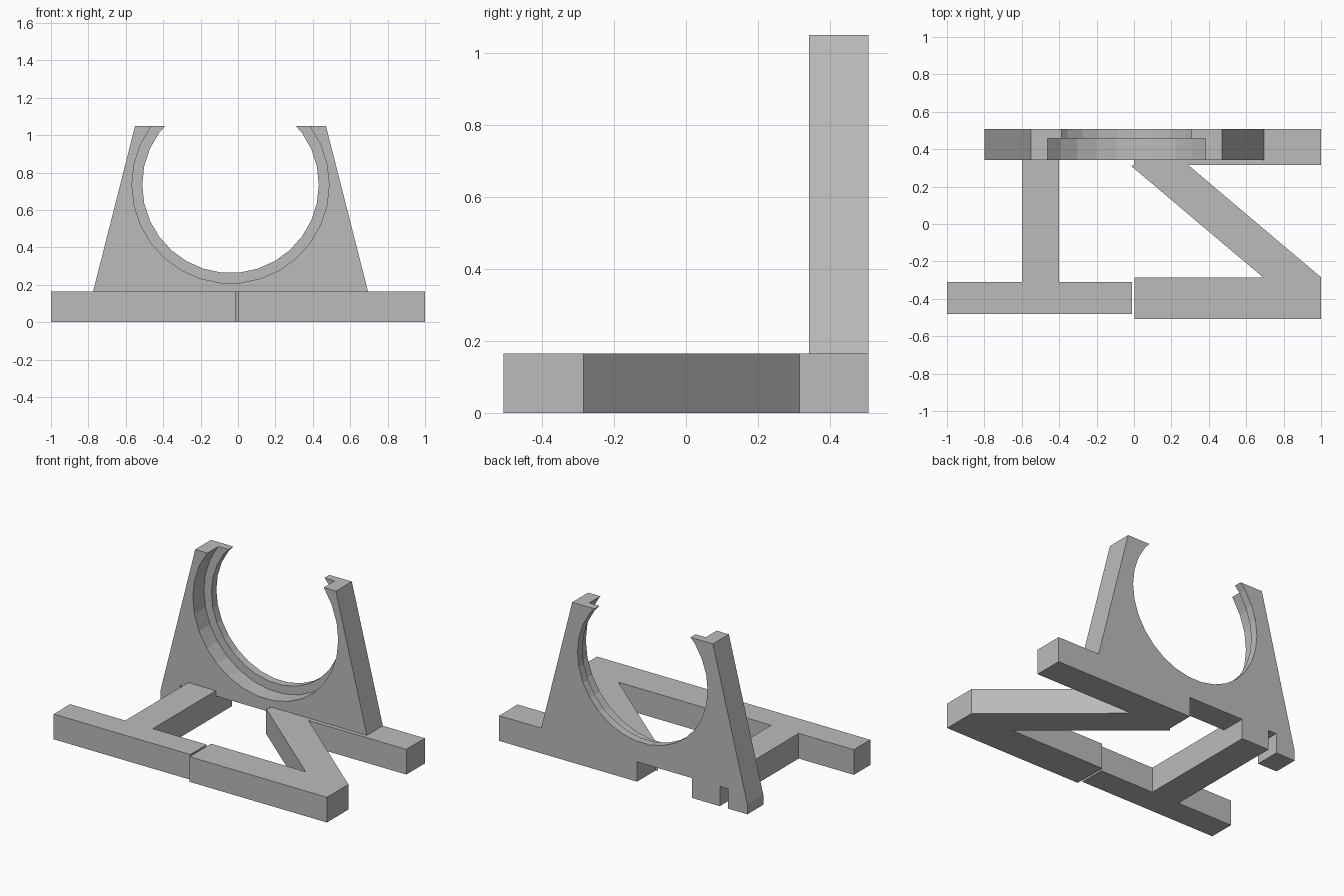
import bpy, bmesh, math
from mathutils import Matrix, Vector

if "Cube" in bpy.data.objects:
    bpy.data.objects.remove(bpy.data.objects["Cube"], do_unlink=True)

BASE_H = 0.165          # height of the base bars
BACK = 0.507            # rear face of the model
PLATE_FRONT = 0.342     # front face of the upright plate
BORE = Vector((-0.04, 0, 0.735))

grey = bpy.data.materials.new("plain_grey")
grey.use_nodes = True
colour = (0.5, 0.5, 0.5, 1)
grey.diffuse_color = colour
grey.node_tree.nodes["Principled BSDF"].inputs["Base Color"].default_value = colour


def make_object(name, bm):
    bmesh.ops.recalc_face_normals(bm, faces=bm.faces)
    mesh = bpy.data.meshes.new(name)
    bm.to_mesh(mesh)
    bm.free()
    mesh.materials.append(grey)
    obj = bpy.data.objects.new(name, mesh)
    bpy.context.collection.objects.link(obj)
    return obj


def prism(name, points, offset):
    """Extrude a closed outline of 3D points along an offset."""
    bm = bmesh.new()
    face = bm.faces.new([bm.verts.new(p) for p in points])
    result = bmesh.ops.extrude_face_region(bm, geom=[face], use_keep_orig=True)
    moved = [v for v in result["geom"] if isinstance(v, bmesh.types.BMVert)]
    bmesh.ops.translate(bm, verts=moved, vec=offset)
    return make_object(name, bm)


def base_frame(name, outline):
    return prism(name, [(x, y, 0) for x, y in outline], (0, 0, BASE_H))


def cut_bore(target, radius, y0, y1):
    """Cut a faceted horizontal hole between two depths."""
    ring = []
    for i in range(30):
        a = math.tau * i / 30
        ring.append(BORE + Vector((radius * math.cos(a), y0, radius * math.sin(a))))
    cutter = prism("bore_cutter", ring, (0, y1 - y0, 0))
    cutter.hide_render = True
    mod = target.modifiers.new("bore", "BOOLEAN")
    mod.operation = "DIFFERENCE"
    mod.solver = "EXACT"
    mod.object = cutter
    bpy.context.view_layer.update()
    graph = bpy.context.evaluated_depsgraph_get()
    mesh = bpy.data.meshes.new_from_object(target.evaluated_get(graph))
    target.modifiers.clear()
    target.data = mesh
    bpy.data.objects.remove(cutter, do_unlink=True)


# Base on the -x side: front bar with a stem running back
base_frame("base_bar_with_stem", [
    (-1, -0.48), (-0.01, -0.48), (-0.01, -0.31), (-0.4, -0.31),
    (-0.4, BACK), (-0.6, BACK), (-0.6, -0.31), (-1, -0.31)])

# Base on the +x side: front and rear bars joined by a diagonal brace
base_frame("base_bars_with_brace", [
    (0.004, -BACK), (1, -BACK), (1, -0.285), (0.29, 0.315),
    (1, 0.315), (1, BACK), (0, BACK), (0, 0.315),
    (-0.015, 0.31), (0.69, -0.285), (0.004, -0.285)])

# Upright tapered plate, notched underneath, with a small foot
plate_outline = [
    (0.47, 1.05), (0.695, BASE_H), (0, BASE_H), (0, 0.13),
    (-0.4, 0.13), (-0.4, BASE_H), (-0.6, BASE_H), (-0.6, 0.13),
    (-0.66, 0.13), (-0.66, 0), (-0.8, 0), (-0.8, 0.065), (-0.55, 1.05)]
plate = prism("upright_cradle", [(x, PLATE_FRONT, z) for x, z in plate_outline],
              (0, BACK - PLATE_FRONT, 0))

# Stepped open bore: wide at the front, narrow through the back
cut_bore(plate, 0.472, PLATE_FRONT - 0.1, BACK + 0.1)
cut_bore(plate, 0.527, PLATE_FRONT - 0.1, 0.456)
